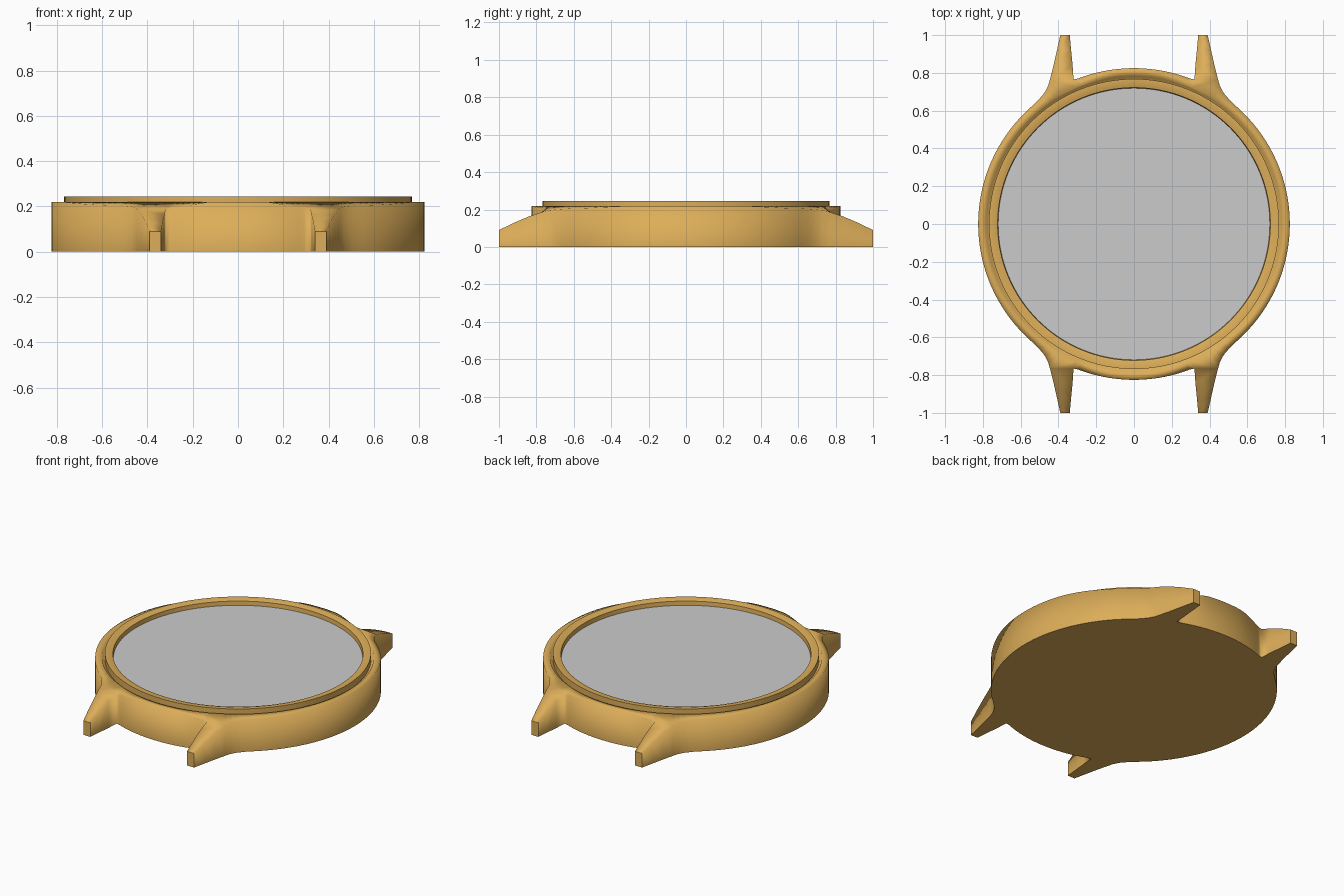
import bpy, bmesh
from math import sin, cos, atan2, radians, pi, hypot

if "Cube" in bpy.data.objects:
    bpy.data.objects.remove(bpy.data.objects["Cube"])

gold = bpy.data.materials.new("gold")
gold.diffuse_color = (0.72, 0.42, 0.10, 1)
gold.use_nodes = True
gold.node_tree.nodes["Principled BSDF"].inputs["Base Color"].default_value = gold.diffuse_color


def finish(name, bm, mat=None):
    bmesh.ops.recalc_face_normals(bm, faces=bm.faces)
    me = bpy.data.meshes.new(name)
    bm.to_mesh(me)
    bm.free()
    ob = bpy.data.objects.new(name, me)
    bpy.context.collection.objects.link(ob)
    if mat:
        me.materials.append(mat)
    return ob


def lathe(name, profile, closed, mat=None, n=128):
    bm = bmesh.new()
    rings = [[bm.verts.new((r * cos(2 * pi * i / n), r * sin(2 * pi * i / n), z))
              for i in range(n)] for r, z in profile]
    pairs = list(zip(rings, rings[1:] + rings[:1])) if closed else list(zip(rings, rings[1:]))
    for a, b in pairs:
        for i in range(n):
            j = (i + 1) % n
            bm.faces.new((a[i], a[j], b[j], b[i]))
    if not closed:
        bm.faces.new(rings[0])
        bm.faces.new(rings[-1])
    ob = finish(name, bm, mat)
    bpy.context.view_layer.objects.active = ob
    ob.select_set(True)
    bpy.ops.object.shade_smooth_by_angle(angle=radians(20))
    ob.select_set(False)
    return ob


# Case: one quarter of the outline (x, y, rim height), mirrored twice
R = 0.825
def ease(t):
    t = max(0, min(1, t))
    return t * t * (3 - 2 * t)

side = []
for i in range(19):
    a = radians(48 * i / 18)
    side.append((R * cos(a), R * sin(a), 0.22 - 0.015 * ease((i - 6) / 12)))
side += [(0.51, 0.652, 0.203), (0.475, 0.693, 0.2), (0.455, 0.73, 0.196)]
lug = [(0.32, 0.445, 0.765, 0.188), (0.325, 0.426, 0.84, 0.163),
       (0.333, 0.408, 0.92, 0.129), (0.34, 0.39, 1.0, 0.09)]
a0 = atan2(0.765, 0.32)
end = []
for i in range(1, 13):
    a = a0 + (pi / 2 - a0) * i / 12
    end.append((R * cos(a) if i < 12 else 0, R * sin(a), 0.22 - 0.032 * (1 - ease(i / 8))))

bm = bmesh.new()
def column(x, y, z):
    return bm.verts.new((x, y, 0)), bm.verts.new((x, y, z))

outer = [column(xo, y, z) for xi, xo, y, z in lug]
inner = [column(xi, y, z) for xi, xo, y, z in lug]
left = [column(*p) for p in side] + [outer[0]]
right = [inner[0]] + [column(*p) for p in end]

# Walls, following the outline around the lug
outline = left + outer[1:] + inner[:0:-1] + right
for a, b in zip(outline, outline[1:]):
    f = bm.faces.new((a[0], b[0], b[1], a[1]))
    f.smooth = not (a is outer[-1] and b is inner[-1])

# Lug top
for i in range(3):
    bm.faces.new((outer[i][1], outer[i + 1][1], inner[i + 1][1], inner[i][1])).smooth = True

# Rim top, groove and inner seat
rim = [c[1] for c in left + right]
groove = [(0.785, 0.22), (0.78, 0.205), (0.70, 0.20)]
rows = [rim]
for r, z in groove:
    row = []
    for v in rim:
        d = hypot(v.co.x, v.co.y)
        row.append(bm.verts.new((v.co.x * r / d, v.co.y * r / d, z)))
    rows.append(row)
for p, q in zip(rows, rows[1:]):
    for i in range(len(p) - 1):
        bm.faces.new((p[i], p[i + 1], q[i + 1], q[i])).smooth = True

# Flat back
bm.faces.new([bm.verts.new((0, 0, 0))] + [c[0] for c in outline])
case = finish("case_with_lugs", bm, gold)
mirror = case.modifiers.new("mirror", 'MIRROR')
mirror.use_axis = (True, True, False)
mirror.merge_threshold = 0.0005

# Raised bezel around the glass
lathe("bezel", [(0.768, 0.195), (0.768, 0.245), (0.745, 0.245),
                (0.722, 0.238), (0.718, 0.195)], True, gold)

# Grey glass disc
lathe("glass", [(0.719, 0.202), (0.719, 0.212)], False)
